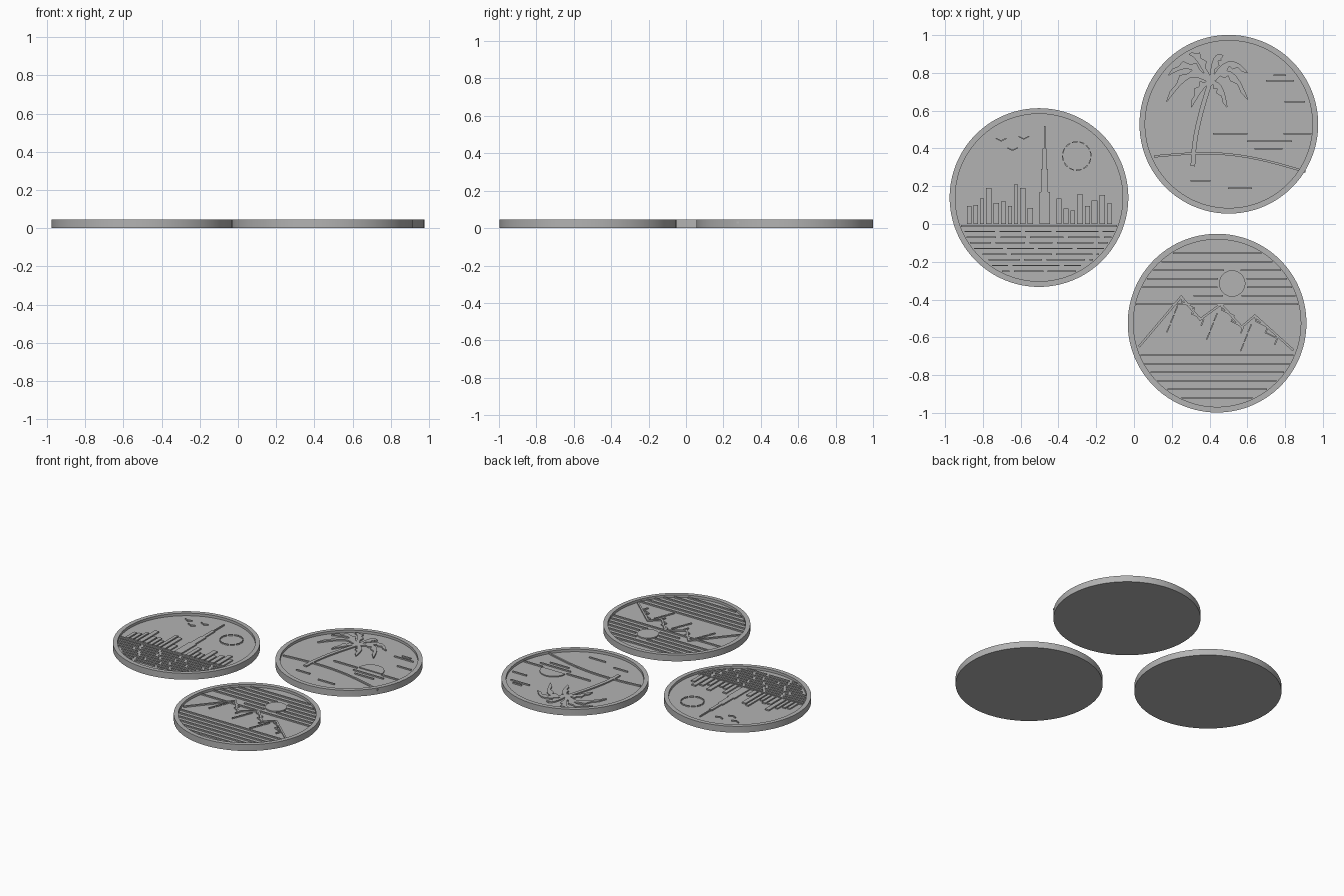
import bpy, bmesh, math, random
from mathutils import Vector

random.seed(4)
if "Cube" in bpy.data.objects:
    bpy.data.objects.remove(bpy.data.objects["Cube"])

RADIUS, INNER, HEIGHT, FLOOR = 0.473, 0.443, 0.045, 0.027
RELIEF = 0.009

grey = bpy.data.materials.new("plain grey")
grey.use_nodes = True
grey.diffuse_color = (0.45, 0.45, 0.45, 1)
grey.node_tree.nodes["Principled BSDF"].inputs["Base Color"].default_value = (0.45, 0.45, 0.45, 1)


def finish(name, bm, place):
    bmesh.ops.recalc_face_normals(bm, faces=bm.faces)
    mesh = bpy.data.meshes.new(name)
    bm.to_mesh(mesh)
    bm.free()
    mesh.materials.append(grey)
    ob = bpy.data.objects.new(name, mesh)
    ob.location = (place[0], place[1], 0)
    bpy.context.collection.objects.link(ob)
    return ob


def coaster(name, place):
    """Round tray with a raised rim, turned from a profile."""
    bm = bmesh.new()
    profile = [(RADIUS, 0), (RADIUS, HEIGHT), (INNER, HEIGHT), (INNER, FLOOR)]
    n = 128
    rings = [[bm.verts.new((r * math.cos(math.tau * i / n), r * math.sin(math.tau * i / n), z))
              for i in range(n)] for r, z in profile]
    for a, b in zip(rings, rings[1:]):
        for i in range(n):
            j = (i + 1) % n
            bm.faces.new((a[i], a[j], b[j], b[i]))
    bm.faces.new(rings[0])
    bm.faces.new(rings[-1])
    ob = finish(name, bm, place)
    bpy.ops.object.select_all(action="DESELECT")
    ob.select_set(True)
    bpy.context.view_layer.objects.active = ob
    bpy.ops.object.shade_smooth_by_angle(angle=math.radians(30))


def slab(bm, points, height=RELIEF):
    """Raised flat shape standing on the coaster floor."""
    low = [bm.verts.new((x, y, FLOOR - 0.002)) for x, y in points]
    top = [bm.verts.new((x, y, FLOOR + height)) for x, y in points]
    bm.faces.new(low)
    bm.faces.new(top)
    for i in range(len(points)):
        j = (i + 1) % len(points)
        bm.faces.new((low[i], low[j], top[j], top[i]))


def ridge(bm, points, width=0.01):
    """Raised line through the points."""
    for a, b in zip(points, points[1:]):
        a, b = Vector(a), Vector(b)
        d = (b - a).normalized() * width / 2
        s = Vector((-d.y, d.x))
        slab(bm, [a - d - s, b + d - s, b + d + s, a - d + s])


def row(bm, y, x0=-1, x1=1, width=0.01):
    """Horizontal line, cut off at the rim."""
    edge = math.sqrt(0.435 ** 2 - y ** 2)
    x0, x1 = max(x0, -edge), min(x1, edge)
    if x1 > x0:
        ridge(bm, [(x0, y), (x1, y)], width)


def arc(cx, cy, r, start, end, n=24):
    angles = [math.radians(start + (end - start) * i / n) for i in range(n + 1)]
    return [(cx + r * math.cos(t), cy + r * math.sin(t)) for t in angles]


def bird(bm, x, y, s=0.025):
    ridge(bm, [(x - s, y + s / 2), (x, y), (x + s, y + s / 2)], 0.006)


city_at, palm_at, peak_at = (-0.503, 0.14), (0.502, 0.528), (0.44, -0.525)
for name, place in (("city_coaster", city_at), ("palm_coaster", palm_at), ("mountain_coaster", peak_at)):
    coaster(name, place)

# City skyline: buildings, tall spire, dashed sun, birds and water
bm = bmesh.new()
x = -0.38
while x < 0.37:
    w = random.uniform(0.02, 0.032)
    tall = random.uniform(0.07, 0.19) * (1.15 if x < -0.1 else 0.9)
    if abs(x + w / 2 - 0.03) > 0.04:
        slab(bm, [(x, -0.14), (x + w, -0.14), (x + w, -0.14 + tall), (x, -0.14 + tall)])
    x += w + 0.01
for half, base, top in ((0.028, -0.14, 0.03), (0.019, 0.03, 0.15), (0.011, 0.15, 0.26), (0.004, 0.26, 0.38)):
    slab(bm, [(0.03 - half, base), (0.03 + half, base), (0.03 + half, top), (0.03 - half, top)])
for k in range(12):
    ridge(bm, arc(0.2, 0.22, 0.075, k * 30, k * 30 + 17, 3), 0.006)
for x, y in ((-0.14, 0.25), (-0.2, 0.3), (-0.08, 0.31)):
    bird(bm, x, y)
row(bm, -0.15)
for k in range(8):
    y = -0.18 - k * 0.03
    x = -0.42 + random.uniform(0, 0.05)
    while x < 0.4:
        length = random.uniform(0.08, 0.25)
        row(bm, y, x, x + length, 0.007)
        x += length + 0.03
finish("city_relief", bm, city_at)

# Palm beach: fronds, curved trunk, half sun, shore and clouds
bm = bmesh.new()
crown = Vector((-0.1, 0.22))
fronds = ((-0.23, -0.1, 0.09), (-0.22, 0.04, 0.07), (-0.11, 0.15, 0.05), (0.07, 0.14, 0.05),
          (0.2, 0.05, 0.07), (0.2, -0.09, 0.09), (-0.1, -0.13, 0.04), (0.09, -0.13, 0.04))
for dx, dy, lift in fronds:
    spine = []
    for i in range(9):
        t = i / 8
        spine.append(crown + Vector((dx * t, dy * t + lift * math.sin(math.pi * t))))
    upper, lower = [], []
    for i, p in enumerate(spine):
        side = (spine[min(i + 1, 8)] - spine[max(i - 1, 0)]).normalized()
        out = Vector((-side.y, side.x)) * 0.018 * math.sin(math.pi * (i + 0.5) / 9)
        upper.append(p + out)
        lower.append(p - out * (1.5 if i % 2 else 0.5))
    slab(bm, upper + lower[::-1])
trunk = [(-0.1 - 0.09 * math.sin(t * 1.5), 0.22 - 0.43 * t) for t in [i / 8 for i in range(9)]]
ridge(bm, trunk, 0.024)
slab(bm, arc(0.195, -0.04, 0.09, 0, 180), 0.007)
row(bm, -0.05, -0.08, 0.095)
row(bm, -0.05, 0.295, 1)
for y, x0, x1 in ((-0.09, 0.1, 0.33), (-0.13, 0.14, 0.28), (0.23, 0.2, 0.34), (0.26, 0.24, 0.3),
                  (0.12, 0.3, 0.4), (-0.3, -0.2, -0.1), (-0.34, 0.0, 0.12)):
    row(bm, y, x0, x1, 0.008)
ridge(bm, [(-0.39 + 0.79 * t, -0.17 + 0.05 * math.sin(math.pi * t) - 0.08 * t)
           for t in [i / 16 for i in range(17)]], 0.012)
finish("palm_relief", bm, palm_at)

# Mountains: outlined peaks, creases, sun and striped sky and ground
bm = bmesh.new()
outline = [(-0.41, -0.12), (-0.19, 0.14), (-0.09, 0.02), (0.02, 0.1), (0.13, -0.02), (0.2, 0.04), (0.4, -0.14)]
ridge(bm, outline, 0.012)
for px, py in (outline[1], outline[3], outline[5]):
    zigzag = [(px + 0.025 * k + 0.018 * (-1) ** k, py - 0.03 * k) for k in range(1, 6)]
    ridge(bm, [(px, py)] + zigzag, 0.008)
    for k in (1, 2, 3):
        ridge(bm, [(px - 0.02 * k, py - 0.05 * k), (px - 0.02 * k - 0.015, py - 0.05 * k - 0.035)], 0.007)
slab(bm, arc(0.08, 0.21, 0.07, 0, 345, 23))
for k in range(7):
    y = 0.1 + 0.045 * k
    if abs(y - 0.21) < 0.085:
        gap = math.sqrt(0.085 ** 2 - (y - 0.21) ** 2)
        row(bm, y, -0.12 if y < 0.15 else -1, 0.08 - gap)
        row(bm, y, 0.08 + gap, 1)
    else:
        row(bm, y)
for k in range(6):
    row(bm, -0.17 - 0.045 * k)
finish("mountain_relief", bm, peak_at)
